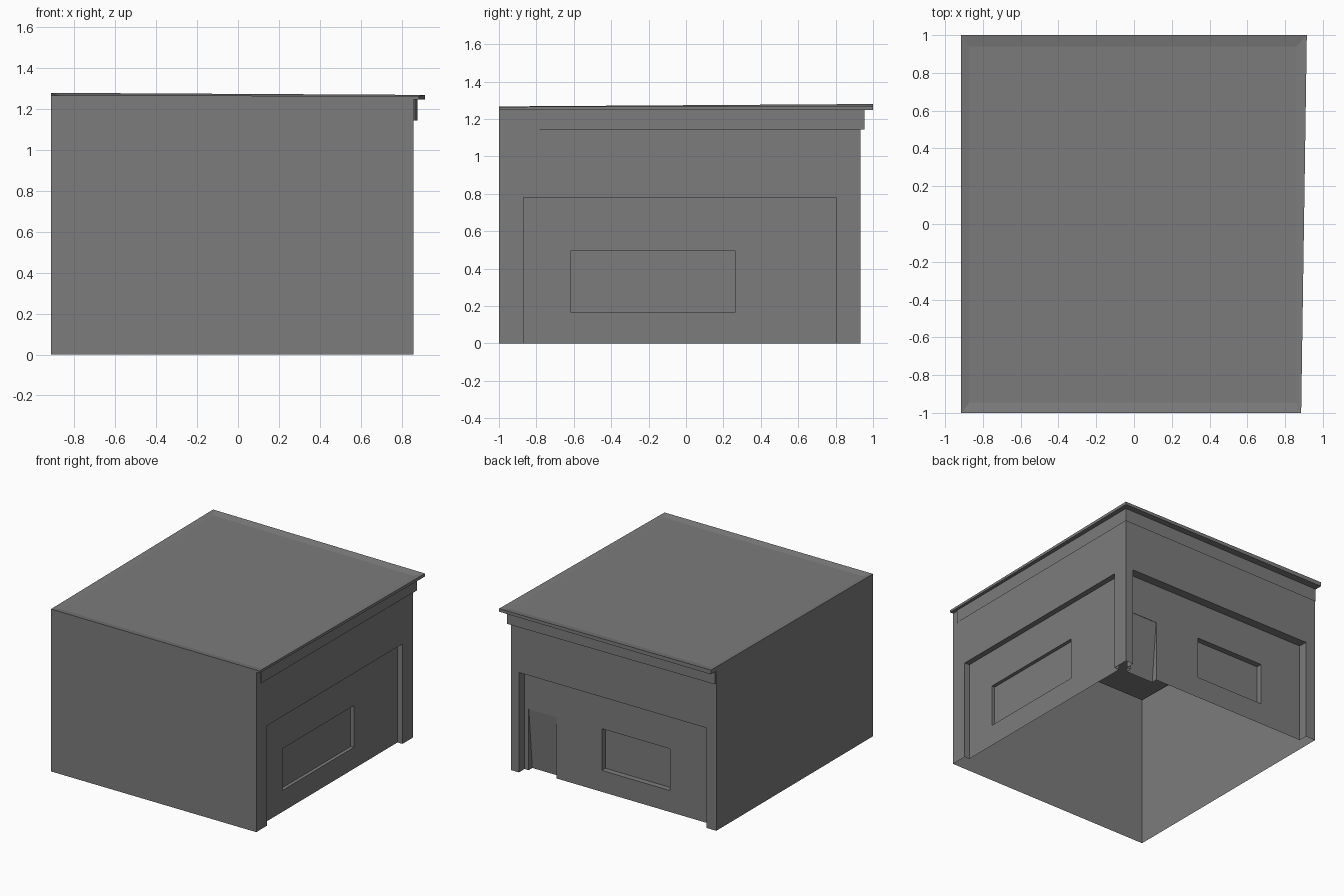
import bpy
import bmesh

if "Cube" in bpy.data.objects:
    bpy.data.objects.remove(bpy.data.objects["Cube"], do_unlink=True)

# One flat grey for the whole building
grey = bpy.data.materials.new("concrete_grey")
grey.use_nodes = True
colour = (0.2, 0.2, 0.2, 1)
grey.diffuse_color = colour
grey.node_tree.nodes["Principled BSDF"].inputs["Base Color"].default_value = colour


def loft(name, *rings):
    """Closed solid through matching rings of points."""
    bm = bmesh.new()
    loops = [[bm.verts.new(p) for p in ring] for ring in rings]
    bm.faces.new(loops[0])
    bm.faces.new(loops[-1])
    for low, high in zip(loops, loops[1:]):
        for i in range(len(low)):
            j = (i + 1) % len(low)
            bm.faces.new((low[i], low[j], high[j], high[i]))
    bmesh.ops.recalc_face_normals(bm, faces=bm.faces)
    mesh = bpy.data.meshes.new(name)
    bm.to_mesh(mesh)
    bm.free()
    mesh.materials.append(grey)
    obj = bpy.data.objects.new(name, mesh)
    bpy.context.collection.objects.link(obj)
    return obj


def slab(name, outline, zs):
    """Upright solid over a flat outline."""
    return loft(name, *[[(x, y, z) for x, y in outline] for z in zs])


def box(name, xs, ys, zs):
    return slab(name, [(xs[0], ys[0]), (xs[1], ys[0]), (xs[1], ys[1]), (xs[0], ys[1])], zs)


def cut(target, cutter):
    """Subtract the cutter and discard it."""
    cutter.hide_render = True
    mod = target.modifiers.new("cut", "BOOLEAN")
    mod.operation = "DIFFERENCE"
    mod.solver = "EXACT"
    mod.object = cutter
    bpy.context.view_layer.objects.active = target
    bpy.ops.object.modifier_apply(modifier=mod.name)
    bpy.data.objects.remove(cutter, do_unlink=True)


def open_bottom(obj):
    """Remove the lowest level faces, leaving a hollow shell."""
    bm = bmesh.new()
    bm.from_mesh(obj.data)
    floor = min(v.co.z for v in bm.verts) + 0.001
    faces = [f for f in bm.faces if all(v.co.z < floor for v in f.verts)]
    bmesh.ops.delete(bm, geom=faces, context="FACES")
    bm.to_mesh(obj.data)
    bm.free()


LEFT, RIGHT, FRONT, BACK = -0.915, 0.858, -1.0, 0.933
EAVES, BAND_BASE = 1.247, 1.145
OPENING_TOP, SILL, LINTEL = 0.78, 0.167, 0.493
SIDE_FACE, BACK_FACE = RIGHT - 0.043, BACK - 0.07

# Walls with recessed bays on the side and back, each with a window niche
walls = box("walls", (LEFT, RIGHT), (FRONT, BACK), (0, EAVES))
cut(walls, box("side_bay", (SIDE_FACE, 1), (-0.87, 0.803), (-0.1, OPENING_TOP)))
cut(walls, box("back_bay", (-0.83, 0.79), (BACK_FACE, 1.1), (-0.1, OPENING_TOP)))
cut(walls, box("side_window", (SIDE_FACE - 0.027, 1), (-0.618, 0.265), (SILL, LINTEL)))
cut(walls, box("back_window", (-0.468, 0.122), (BACK_FACE - 0.045, 1.1), (SILL, LINTEL)))

# Doorway leaning slightly inward towards the ground
door_profile = [(BACK_FACE + 0.03, -0.05), (BACK_FACE - 0.05, -0.05),
                (BACK_FACE - 0.003, 0.476), (BACK_FACE + 0.03, 0.476)]
cut(walls, loft("doorway", *[[(x, y, z) for y, z in door_profile] for x in (0.515, 0.755)]))
open_bottom(walls)

# Ceiling inside the hollow walls
box("ceiling", (-0.87, RIGHT - 0.003), (-0.945, BACK - 0.003), (BAND_BASE, BAND_BASE + 0.015))

# Cornice band under the roof, dying into the walls at its far ends
band_outline = [(-0.87, -0.945), (0.865, -0.945), (0.877, 0.955), (-0.91, 0.942)]
open_bottom(slab("cornice_band", band_outline, (BAND_BASE, EAVES)))

# Roof cap, slightly uneven, with a rim sloping gently down to the deck
rim = [(LEFT, FRONT, 1.267), (0.885, FRONT, 1.265), (0.915, 1.0, 1.27), (LEFT, 1.0, 1.28)]
deck = [(-0.87, -0.945, 1.257), (0.86, -0.945, 1.255), (0.86, 0.94, 1.26), (-0.87, 0.94, 1.268)]
loft("roof_cap", [(x, y, EAVES) for x, y, z in rim], rim, deck)
